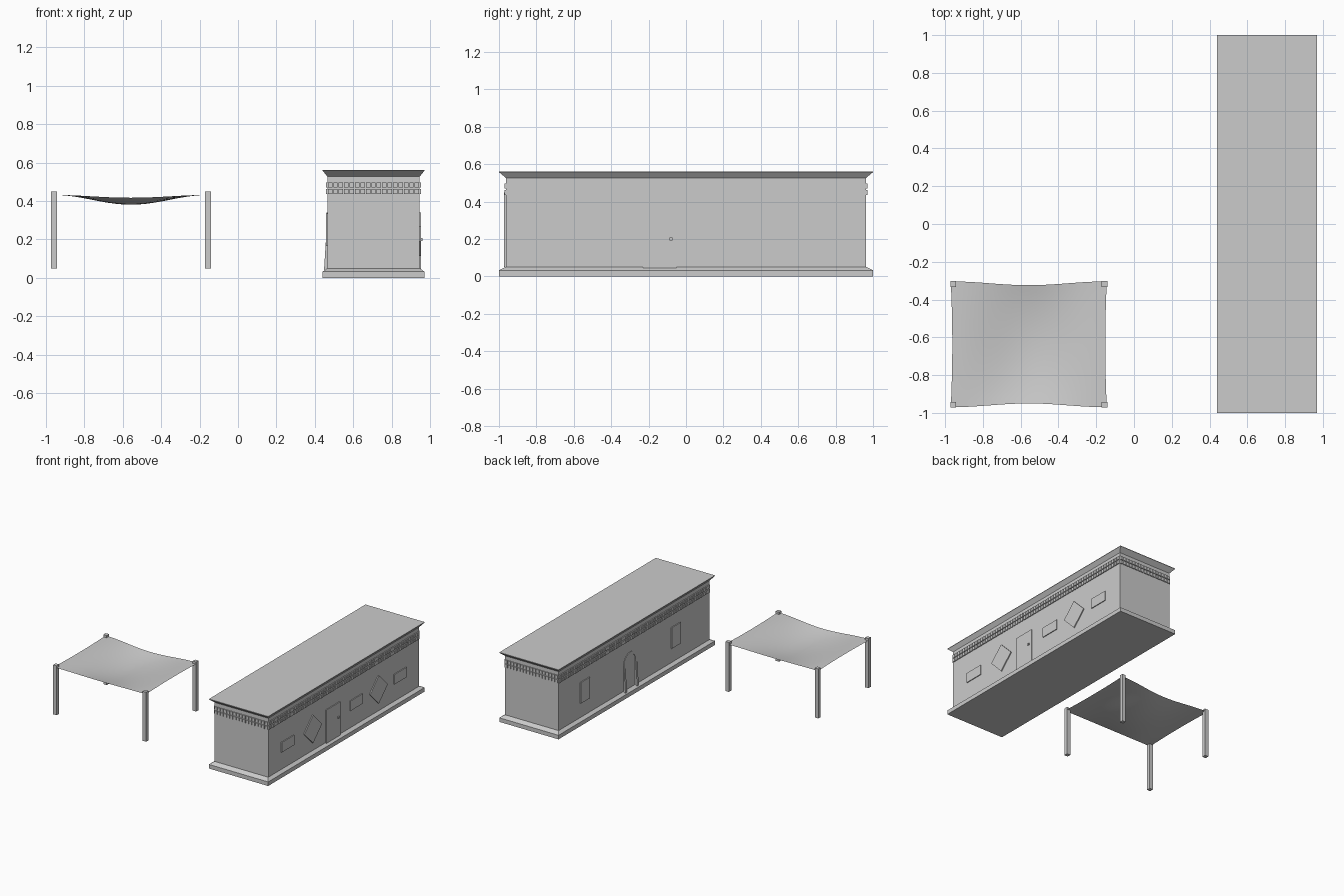
import bpy, bmesh, math
from mathutils import Matrix, Vector

cube = bpy.data.objects.get("Cube")
if cube:
    bpy.data.objects.remove(cube, do_unlink=True)

stone = bpy.data.materials.new("plain_grey")
stone.use_nodes = True
GREY = (0.6, 0.6, 0.6, 1)
stone.diffuse_color = GREY
stone.node_tree.nodes["Principled BSDF"].inputs["Base Color"].default_value = GREY


def finish(name, bm):
    bmesh.ops.recalc_face_normals(bm, faces=bm.faces)
    mesh = bpy.data.meshes.new(name)
    bm.to_mesh(mesh)
    bm.free()
    mesh.materials.append(stone)
    obj = bpy.data.objects.new(name, mesh)
    bpy.context.collection.objects.link(obj)
    return obj


def add_box(bm, centre, size, turn=0):
    mat = (Matrix.Translation(centre) @ Matrix.Rotation(turn, 4, 'X')
           @ Matrix.Diagonal((*size, 1)))
    bmesh.ops.create_cube(bm, size=1, matrix=mat)


def box(name, centre, size, turn=0):
    bm = bmesh.new()
    add_box(bm, centre, size, turn)
    return finish(name, bm)


# Building: stacked rectangles, each level given as (half x, half y, z)
CX = 0.705
OUT_X, OUT_Y = 0.265, 1.0
WALL_X, WALL_Y = 0.24, 0.963


def loft(name, levels):
    bm = bmesh.new()
    rings = []
    for hx, hy, z in levels:
        rings.append([bm.verts.new((CX + sx * hx, sy * hy, z))
                      for sx, sy in ((-1, -1), (1, -1), (1, 1), (-1, 1))])
    bm.faces.new(rings[0])
    bm.faces.new(rings[-1])
    for low, high in zip(rings, rings[1:]):
        for i in range(4):
            j = (i + 1) % 4
            bm.faces.new((low[i], low[j], high[j], high[i]))
    return finish(name, bm)


loft("base_plinth", [(OUT_X, OUT_Y, 0), (OUT_X, OUT_Y, 0.033), (WALL_X, WALL_Y + 0.003, 0.05)])
loft("walls", [(WALL_X, WALL_Y, 0.045), (WALL_X, WALL_Y, 0.53)])
loft("roof_cornice", [(WALL_X, WALL_Y, 0.527), (OUT_X, OUT_Y, 0.558), (OUT_X, OUT_Y, 0.562)])

# Two rows of small blocks around the top of the walls
bm = bmesh.new()
BLOCK, DEPTH = 0.023, 0.016
for z in (0.45, 0.483):
    for side in (-1, 1):
        columns = 66
        for i in range(columns):
            y = -WALL_Y + (i + 0.5) * 2 * WALL_Y / columns
            add_box(bm, (CX + side * WALL_X, y, z), (DEPTH, BLOCK, 0.027))
        columns = 17
        for i in range(columns):
            x = CX - WALL_X + (i + 0.5) * 2 * WALL_X / columns
            add_box(bm, (x, side * WALL_Y, z), (BLOCK, DEPTH, 0.027))
finish("block_frieze", bm)

# Windows and door on the +x wall
RIGHT = CX + WALL_X
for i, y in enumerate((-0.72, 0.16, 0.72)):
    box(f"window_{i + 1}", (RIGHT, y, 0.23), (0.014, 0.16, 0.08))
for i, y in enumerate((-0.40, 0.44)):
    box(f"diamond_window_{i + 1}", (RIGHT, y, 0.226), (0.016, 0.16, 0.16), math.pi / 4)
box("door", (RIGHT, -0.14, 0.18), (0.014, 0.18, 0.27))
box("door_knob", (RIGHT + 0.01, -0.08, 0.2), (0.012, 0.014, 0.014))

# Tall windows on the -x wall
LEFT = CX - WALL_X
for i, y in enumerate((0.63, -0.53)):
    box(f"tall_window_{i + 1}", (LEFT, y, 0.25), (0.014, 0.115, 0.17))

# Arched doorway, its frame leaning outwards towards the ground
bm = bmesh.new()
ARCH_Y, SPRING, FOOT = 0.05, 0.255, 0.04


def arch_line(radius):
    points = [(ARCH_Y - radius, FOOT)]
    for i in range(13):
        a = math.pi * (1 - i / 12)
        points.append((ARCH_Y + radius * math.cos(a), SPRING + radius * math.sin(a)))
    return points + [(ARCH_Y + radius, FOOT)]


def lean(z):
    return LEFT - 0.004 - 0.016 * max(0, (SPRING - z) / SPRING)


rows = []
for radius, sunk in ((0.085, True), (0.085, False), (0.065, False), (0.065, True)):
    rows.append([bm.verts.new((LEFT + 0.004 if sunk else lean(z), y, z))
                 for y, z in arch_line(radius)])
for k in range(4):
    a, b = rows[k], rows[(k + 1) % 4]
    for i in range(len(a) - 1):
        bm.faces.new((a[i], a[i + 1], b[i + 1], b[i]))
for end in (0, -1):
    bm.faces.new([row[end] for row in rows])
finish("arch_frame", bm)

# Canopy posts
X0, X1, Y0, Y1 = -0.957, -0.157, -0.957, -0.317
for xn, x in (("right", X0), ("left", X1)):
    for yn, y in (("front", Y0), ("back", Y1)):
        box(f"post_{yn}_{xn}", (x, y, 0.25), (0.031, 0.031, 0.4))

# Sagging cloth, with its edges drawn inwards between the posts
bm = bmesh.new()
bmesh.ops.create_grid(bm, x_segments=20, y_segments=16, size=1)
for v in bm.verts:
    u, w = v.co.x, v.co.y
    dip_u = 0.5 + 0.5 * math.cos(math.pi * u)
    dip_w = 1 - w * w
    v.co = Vector(((X0 + X1) / 2 + u * (0.413 - 0.008 * dip_w),
                   (Y0 + Y1) / 2 + w * (0.333 - 0.02 * dip_u),
                   0.432 - dip_u * (0.015 + 0.036 * dip_w)))
cloth = finish("canopy_cloth", bm)
for p in cloth.data.polygons:
    p.use_smooth = True
